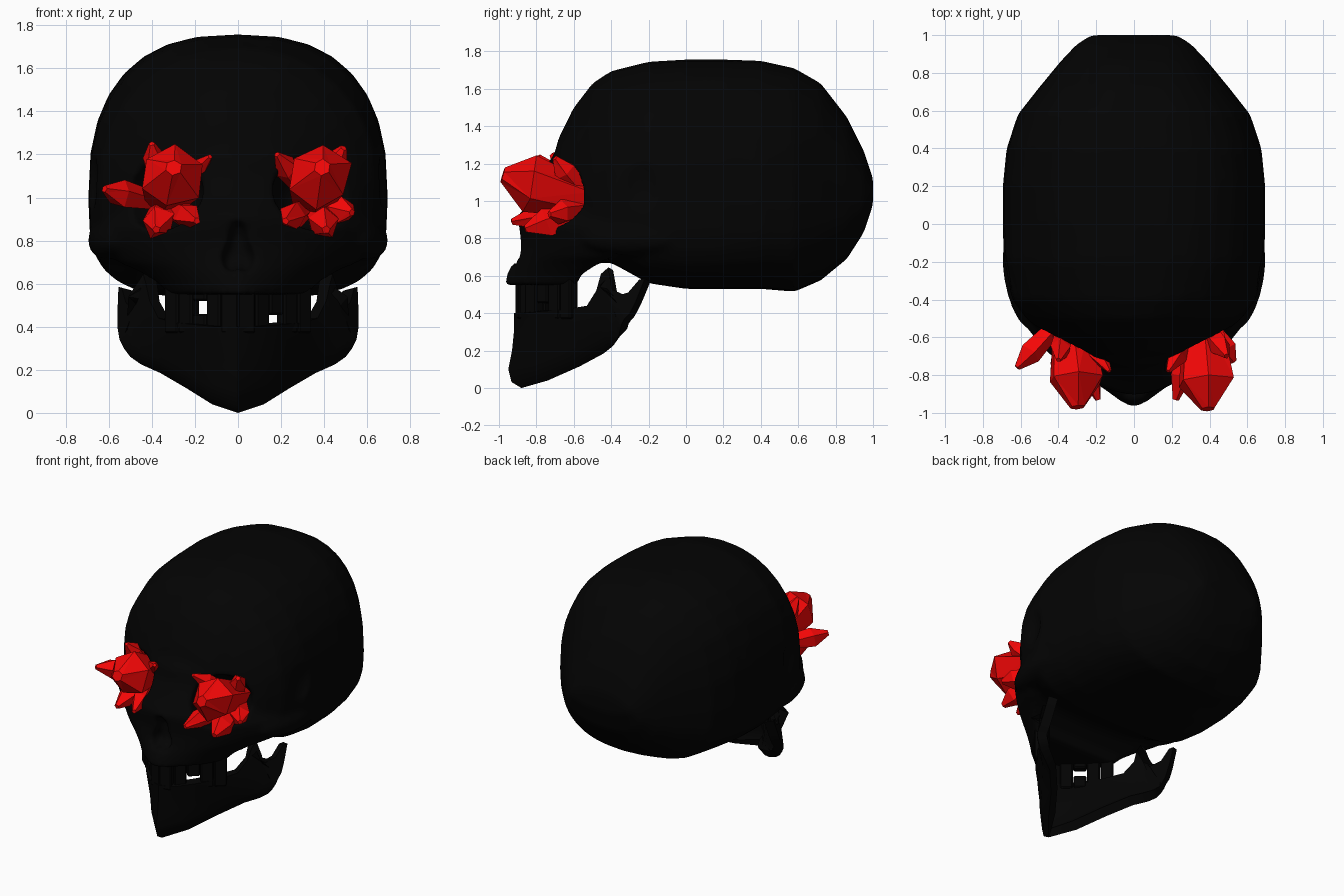
import bpy, bmesh, math, random
from mathutils import Vector, Matrix

if "Cube" in bpy.data.objects:
    bpy.data.objects.remove(bpy.data.objects["Cube"])

random.seed(4)


def material(name, rgb):
    m = bpy.data.materials.new(name)
    m.diffuse_color = (*rgb, 1)
    m.use_nodes = True
    m.node_tree.nodes["Principled BSDF"].inputs["Base Color"].default_value = m.diffuse_color
    return m


BONE = material("black_bone", (0.001, 0.001, 0.001))
RED = material("red_crystal", (0.9, 0.002, 0.002))


def make(name, bm, mat=None):
    bmesh.ops.recalc_face_normals(bm, faces=bm.faces)
    me = bpy.data.meshes.new(name)
    bm.to_mesh(me)
    bm.free()
    ob = bpy.data.objects.new(name, me)
    bpy.context.collection.objects.link(ob)
    if mat:
        me.materials.append(mat)
    return ob


def bake(ob):
    dg = bpy.context.evaluated_depsgraph_get()
    me = bpy.data.meshes.new_from_object(ob.evaluated_get(dg))
    ob.modifiers.clear()
    ob.data = me


def smooth(ob, angle=40):
    bpy.ops.object.select_all(action='DESELECT')
    ob.select_set(True)
    bpy.context.view_layer.objects.active = ob
    bpy.ops.object.shade_smooth_by_angle(angle=math.radians(angle))


def loft(bm, rings):
    vs = [[bm.verts.new(p) for p in r] for r in rings]
    n = len(vs[0])
    for a, b in zip(vs, vs[1:]):
        for i in range(n):
            j = (i + 1) % n
            bm.faces.new((a[i], a[j], b[j], b[i]))
    bm.faces.new(vs[0])
    bm.faces.new(vs[-1][::-1])


def ellipsoid(bm, c, r, rot=0):
    m = Matrix.Translation(c) @ Matrix.Rotation(rot, 4, 'Z') @ Matrix.Diagonal((*r, 1))
    bmesh.ops.create_uvsphere(bm, u_segments=24, v_segments=14, radius=1, matrix=m)


def spow(v, n):
    return math.copysign(abs(v) ** (2 / n), v)


# Cranium: sections along y (y, bottom, top, half width, upper and lower exponent)
skull = bmesh.new()
stations = [(-.74, .82, 1.12, .18, 2, 3), (-.68, .74, 1.34, .32, 1.9, 3), (-.6, .68, 1.5, .45, 1.9, 3.2),
            (-.5, .67, 1.63, .57, 1.95, 3.4), (-.4, .67, 1.695, .645, 2.1, 3.6),
            (-.2, .56, 1.745, .69, 2.4, 3.5), (0, .53, 1.757, .695, 2.5, 3.4),
            (.2, .53, 1.757, .695, 2.55, 3.3), (.4, .53, 1.75, .675, 2.5, 3),
            (.58, .515, 1.71, .615, 2.45, 2.7), (.72, .575, 1.63, .505, 2.4, 2.5),
            (.86, .69, 1.45, .39, 2.4, 2.4), (.95, .83, 1.27, .305, 2.3, 2.3), (1.0, .98, 1.12, .23, 2, 2)]
rings = []
for y, zb, zt, w, nt, nb in stations:
    zm = zb + .38 * (zt - zb)
    ring = []
    for k in range(32):
        a = 2 * math.pi * k / 32
        n, h = (nt, zt - zm) if math.sin(a) > 0 else (nb, zm - zb)
        ring.append((w * spow(math.cos(a), n), y, zm + h * spow(math.sin(a), n)))
    rings.append(ring)
loft(skull, rings)

# Face: plan sections stacked in z (z, back y, front y, half width, exponent)
face = [(.55, -.58, -.975, .33, 1.4), (.60, -.57, -.96, .37, 1.4), (.66, -.48, -.935, .47, 1.5),
        (.70, -.40, -.91, .56, 1.6), (.78, -.3, -.89, .65, 1.7), (.86, -.3, -.9, .66, 1.7),
        (.91, -.3, -.91, .63, 1.6), (1.0, -.3, -.83, .60, 1.7), (1.1, -.3, -.77, .58, 1.7),
        (1.18, -.3, -.755, .56, 1.7), (1.27, -.3, -.69, .54, 1.8)]
rings = []
for z, yb, yf, w, n in face:
    rings.append([(w * spow(math.cos(math.pi * k / 24), n),
                   yb - (yb - yf) * spow(math.sin(math.pi * k / 24), n), z) for k in range(25)])
loft(skull, rings)

# Cheekbones
for s in (-1, 1):
    ellipsoid(skull, (s * .6, -.3, .8), (.085, .26, .09), s * -.2)
cranium = make("cranium", skull, BONE)

# Eye socket, temple and nose cutters
cut = bmesh.new()
for s in (-1, 1):
    ellipsoid(cut, (s * .355, -.71, 1.02), (.2, .24, .175))
    ellipsoid(cut, (s * .73, -.25, 1.08), (.085, .13, .18), s * -.1)
    ellipsoid(cut, (s * .035, -.91, .72), (.042, .1, .07))
ellipsoid(cut, (0, -.91, .79), (.05, .1, .11))
cutter = make("socket_cutter", cut)
cutter.hide_render = True


def remesh(ob):
    m = ob.modifiers.new("fuse", 'REMESH')
    m.mode = 'VOXEL'
    m.voxel_size = .018
    bake(ob)


remesh(cutter)
remesh(cranium)
b = cranium.modifiers.new("sockets", 'BOOLEAN')
b.operation = 'DIFFERENCE'
b.object = cutter
bake(cranium)
bpy.data.objects.remove(cutter)
remesh(cranium)
sm = cranium.modifiers.new("soften", 'SMOOTH')
sm.factor, sm.iterations = .5, 4
bake(cranium)
cranium.data.materials.clear()
cranium.data.materials.append(BONE)
smooth(cranium, 60)

# Lower jaw: wall between a top line (with its two prongs) and a bottom line, thickened inwards
top = [(0, -.92, .40), (.1, -.88, .40), (.2, -.78, .41), (.3, -.65, .42), (.37, -.53, .44),
       (.41, -.48, .52), (.43, -.455, .61), (.44, -.415, .645), (.46, -.42, .53),
       (.49, -.385, .49), (.52, -.31, .51), (.54, -.25, .58), (.555, -.22, .585)]
bot = [(0, -.88, 0), (.12, -.74, .04), (.24, -.57, .115), (.36, -.44, .185), (.45, -.39, .225),
       (.5, -.37, .26), (.515, -.36, .28), (.53, -.355, .3), (.54, -.35, .32),
       (.55, -.345, .34), (.555, -.33, .37), (.56, -.3, .4), (.56, -.27, .46)]
cols = []
for t, d in zip(top, bot):
    t, d = Vector(t), Vector(d)
    g = max(0, 1 - t.x / .5)
    mids = [t.lerp(d, f) + Vector((t.x * .12 * g, -k * g, 0))
            for f, k in ((.25, .01), (.5, .03), (.75, .06), (.92, .05))]
    cols.append([t, *mids, d])
cols = [[Vector((-p.x, p.y, p.z)) for p in c] for c in cols[:0:-1]] + cols
bm = bmesh.new()
vs = [[bm.verts.new(p) for p in c] for c in cols]
for a, c in zip(vs, vs[1:]):
    for i in range(5):
        bm.faces.new((a[i], a[i + 1], c[i + 1], c[i]))
me = bpy.data.meshes.new("lower_jaw")
bm.to_mesh(me)
bm.free()
jaw = bpy.data.objects.new("lower_jaw", me)
bpy.context.collection.objects.link(jaw)
me.materials.append(BONE)
so = jaw.modifiers.new("thickness", 'SOLIDIFY')
so.thickness, so.offset = .065, -1
bake(jaw)
smooth(jaw)


# Tapered crystal: profile is (t, radius)
def prism(bm, a, tip, profile, sides, jitter):
    a, tip = Vector(a), Vector(tip)
    q = (tip - a).to_track_quat('Z', 'Y')
    spin = random.random() * 6
    rings = []
    for t, r in profile:
        ring = []
        for k in range(sides):
            an = spin + 2 * math.pi * k / sides
            rr = r * (1 + random.uniform(-jitter, jitter))
            dz = random.uniform(-jitter, jitter) * r if 0 < t < 1 else 0
            ring.append(a.lerp(tip, t) + q @ Vector((rr * math.cos(an), rr * math.sin(an), dz)))
        rings.append(ring)
    loft(bm, rings)


# Teeth: two V-shaped rows with a short and a missing tooth
bm = bmesh.new()
for i in range(5):
    for s in (-1, 1):
        x = .033 + .065 * i
        turn = s * (.25 if i == 0 else .75)
        rows = [((.52 if (s, i) == (-1, 2) else .455 - .012 * (i % 2)), .6)]
        if (s, i) != (1, 2):
            rows.append((.37, .46 if s < 0 and i == 2 else .475))
        for z0, z1 in rows:
            m = (Matrix.Translation((s * x, -.905 + .95 * x, (z0 + z1) / 2))
                 @ Matrix.Rotation(turn, 4, 'Z') @ Matrix.Diagonal((.085, .06, z1 - z0, 1)))
            bmesh.ops.create_cube(bm, size=1, matrix=m)
bmesh.ops.bevel(bm, geom=bm.edges[:], offset=.008, segments=1, affect='EDGES')
make("teeth", bm, BONE)

# Crystal clusters growing out of the eye sockets (tip, radius)
clusters = {
    "left": [(-.30, -.97, 1.14, .15), (-.40, -.72, 1.25, .06), (-.13, -.78, 1.19, .05),
             (-.62, -.76, 1.04, .065), (-.38, -.86, .85, .08), (-.19, -.93, .89, .065)],
    "right": [(.39, -.98, 1.14, .15), (.49, -.70, 1.23, .065), (.18, -.78, 1.2, .055),
              (.53, -.73, .93, .07), (.41, -.86, .85, .08), (.22, -.93, .89, .065)]}
for side, crystals in clusters.items():
    s = -1 if side == "left" else 1
    bm = bmesh.new()
    for i, (x, y, z, r) in enumerate(crystals):
        base = Vector((s * .35, -.53, .97)).lerp(Vector((x, -.53, z)), .2)
        prism(bm, base, (x, y, z), [(0, r * .7), (.66, r), (1, r * .25)], 6 if i == 0 else 5, .12)
    bmesh.ops.triangulate(bm, faces=bm.faces[:])
    make(side + "_eye_crystals", bm, RED)
